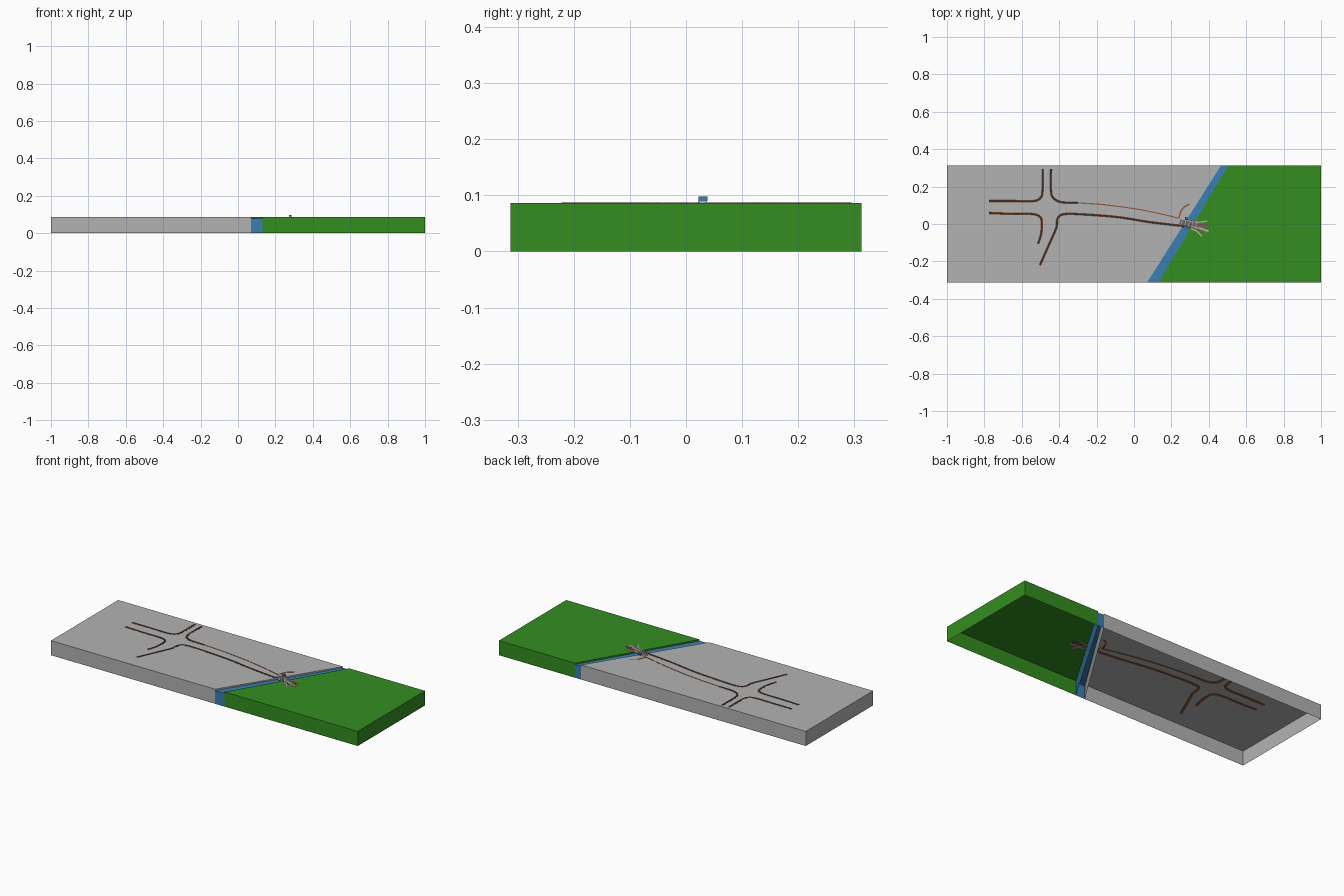
import bpy, bmesh
from mathutils import Vector

if "Cube" in bpy.data.objects:
    bpy.data.objects.remove(bpy.data.objects["Cube"])


def material(name, r, g, b):
    m = bpy.data.materials.new(name)
    m.diffuse_color = (r, g, b, 1)
    m.use_nodes = True
    m.node_tree.nodes["Principled BSDF"].inputs["Base Color"].default_value = m.diffuse_color
    return m


GRAY = material("pale gray ground", 0.45, 0.45, 0.45)
GREEN = material("grass green", 0.034, 0.27, 0.015)
BLUE = material("water blue", 0.042, 0.21, 0.44)
DARK = material("dark curb", 0.035, 0.028, 0.025)
BROWN = material("brown edging", 0.27, 0.10, 0.045)
STONE = material("pale stone", 0.50, 0.42, 0.39)
STEEL = material("slate gray", 0.13, 0.13, 0.14)

TOP, Y = 0.086, 0.313


def finish(bm, name, mat):
    bmesh.ops.recalc_face_normals(bm, faces=bm.faces)
    mesh = bpy.data.meshes.new(name)
    bm.to_mesh(mesh)
    bm.free()
    mesh.materials.append(mat)
    obj = bpy.data.objects.new(name, mesh)
    bpy.context.collection.objects.link(obj)
    return obj


def tray(name, outline, height, mat):
    """Hollow slab: top and side walls, open underneath."""
    bm = bmesh.new()
    hi = [bm.verts.new((x, y, height)) for x, y in outline]
    lo = [bm.verts.new((x, y, 0)) for x, y in outline]
    bm.faces.new(hi)
    n = len(hi)
    for i in range(n):
        j = (i + 1) % n
        bm.faces.new((lo[i], lo[j], hi[j], hi[i]))
    return finish(bm, name, mat)


def smooth(points, steps=6):
    """Catmull-Rom path through the points."""
    p = [Vector(q) for q in points]
    p = [2 * p[0] - p[1]] + p + [2 * p[-1] - p[-2]]
    out = []
    for i in range(1, len(p) - 2):
        a, b, c, d = p[i - 1:i + 3]
        for k in range(steps):
            t = k / steps
            out.append(0.5 * (2 * b + (c - a) * t + (2 * a - 5 * b + 4 * c - d) * t * t
                              + (3 * b - a - 3 * c + d) * t ** 3))
    return out + [p[-2]]


def ribbon(name, points, width, z0, z1, mat):
    """Flat strip of rectangular section along a smooth path."""
    path = smooth(points)
    bm = bmesh.new()
    rings = []
    for i, q in enumerate(path):
        t = (path[min(i + 1, len(path) - 1)] - path[max(i - 1, 0)]).normalized()
        side = Vector((-t.y, t.x)) * width / 2
        a, b = q + side, q - side
        rings.append([bm.verts.new((v.x, v.y, z)) for v, z in
                      ((a, z0), (b, z0), (b, z1), (a, z1))])
    for r, s in zip(rings, rings[1:]):
        for k in range(4):
            m = (k + 1) % 4
            bm.faces.new((r[k], r[m], s[m], s[k]))
    bm.faces.new(rings[0])
    bm.faces.new(rings[-1])
    return finish(bm, name, mat)


def box(name, center, size, mat, turn=0):
    bm = bmesh.new()
    bmesh.ops.create_cube(bm, size=1)
    bmesh.ops.scale(bm, vec=size, verts=bm.verts)
    obj = finish(bm, name, mat)
    obj.location = center
    obj.rotation_euler.z = turn
    return obj


# Ground plates either side of a diagonal river
tray("paved_ground", [(-1, -Y), (0.07, -Y), (0.465, Y), (-1, Y)], TOP, GRAY)
tray("river", [(0.07, -Y), (0.13, -Y), (0.505, Y), (0.465, Y)], 0.078, BLUE)
tray("grass_ground", [(0.13, -Y), (1, -Y), (1, Y), (0.505, Y)], TOP, GREEN)

# Road curbs around the crossroads: brown edging with a dark crown
curbs = {
    "northwest": [(-0.775, 0.123), (-0.65, 0.123), (-0.54, 0.122), (-0.50, 0.14),
                  (-0.489, 0.18), (-0.488, 0.295)],
    "northeast": [(-0.444, 0.295), (-0.444, 0.18), (-0.432, 0.14), (-0.39, 0.117), (-0.30, 0.113)],
    "southwest": [(-0.775, 0.059), (-0.65, 0.054), (-0.54, 0.053), (-0.50, 0.035),
                  (-0.493, 0), (-0.497, -0.055), (-0.513, -0.107)],
    "southeast": [(-0.503, -0.22), (-0.45, -0.10), (-0.415, -0.02), (-0.408, 0.03), (-0.37, 0.053),
                  (-0.25, 0.05), (-0.08, 0.036), (0.085, 0.01), (0.27, -0.012)],
}
for name, pts in curbs.items():
    ribbon(name + "_curb_edging", pts, 0.014, 0.083, 0.0868, BROWN)
    ribbon(name + "_curb_crown", pts, 0.009, 0.084, 0.0876, DARK)

# Thin brown curb running on to the bridge, and the small side path
ribbon("thin_curb", [(-0.30, 0.113), (-0.16, 0.103), (0, 0.082), (0.14, 0.055), (0.25, 0.028)],
       0.006, 0.083, 0.0872, BROWN)
ribbon("side_path", [(0.24, 0.03), (0.25, 0.065), (0.265, 0.088), (0.295, 0.107)],
       0.008, 0.083, 0.0872, BROWN)

# Bridge deck with planks and rails
ribbon("bridge_deck", [(0.245, 0.012), (0.29, 0.003), (0.34, -0.010)], 0.036, 0.083, 0.0868, STEEL)
for i in range(5):
    x = 0.255 + i * 0.019
    box("bridge_plank", (x, 0.010 - 0.22 * (x - 0.25), 0.0870), (0.004, 0.032, 0.001), STONE, -0.23)
ribbon("north_rail", [(0.24, 0.030), (0.29, 0.020), (0.34, 0.010), (0.39, 0.015)],
       0.007, 0.083, 0.0876, STONE)
ribbon("south_rail", [(0.23, -0.008), (0.28, -0.020), (0.33, -0.035), (0.365, -0.068)],
       0.007, 0.083, 0.0876, STONE)

# Paths fanning out on the grass
fan = [((0.39, 0.002), STEEL), ((0.405, -0.017), BROWN),
       ((0.40, -0.040), STONE), ((0.375, -0.052), STEEL)]
for i, ((x, y), mat) in enumerate(fan):
    ribbon("fan_path", [(0.31, -0.003 - i * 0.004), (0.345, -0.006 - i * 0.007), (x, y)],
           0.010, 0.083, 0.0872, mat)

# Small hut beside the bridge
box("hut_base", (0.279, 0.030, 0.0865), (0.014, 0.015, 0.007), STONE)
box("hut", (0.279, 0.030, 0.094), (0.014, 0.016, 0.008), BLUE)
